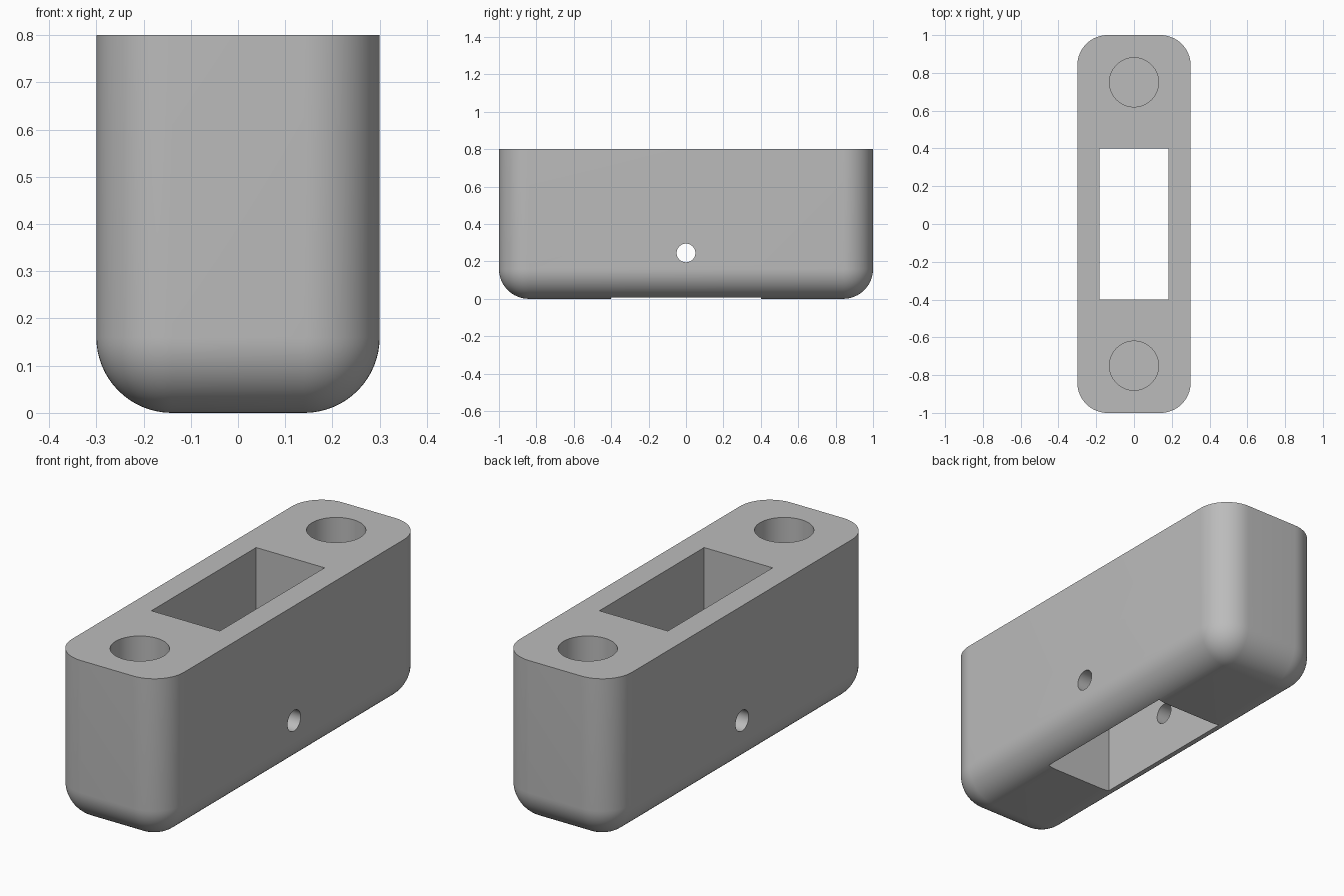
import bpy
import bmesh
import math
from mathutils import Matrix

cube = bpy.data.objects.get("Cube")
if cube:
    bpy.data.objects.remove(cube, do_unlink=True)

WIDTH, LENGTH, HEIGHT = 0.6, 2.0, 0.8
FILLET = 0.16

grey = bpy.data.materials.new("plain grey")
grey.use_nodes = True
grey.diffuse_color = (0.5, 0.5, 0.5, 1)
grey.node_tree.nodes["Principled BSDF"].inputs["Base Color"].default_value = (0.5, 0.5, 0.5, 1)


def make_object(name, bm):
    mesh = bpy.data.meshes.new(name)
    bm.to_mesh(mesh)
    bm.free()
    mesh.materials.append(grey)
    obj = bpy.data.objects.new(name, mesh)
    bpy.context.collection.objects.link(obj)
    return obj


def box(size, z):
    bm = bmesh.new()
    bmesh.ops.create_cube(bm, size=1)
    bmesh.ops.scale(bm, vec=size, verts=bm.verts)
    bmesh.ops.translate(bm, vec=(0, 0, z), verts=bm.verts)
    return bm


def cylinder(name, radius, depth, location, axis="Z"):
    bm = bmesh.new()
    turn = Matrix.Rotation(math.pi / 2, 4, "Y") if axis == "X" else Matrix()
    bmesh.ops.create_cone(bm, cap_ends=True, segments=64, radius1=radius,
                          radius2=radius, depth=depth,
                          matrix=Matrix.Translation(location) @ turn)
    return make_object(name, bm)


# Block with rounded upright corners and underside, crisp top rim
bm = box((WIDTH, LENGTH, HEIGHT), HEIGHT / 2)
rounded = [e for e in bm.edges if min(v.co.z for v in e.verts) < HEIGHT / 2]
bmesh.ops.bevel(bm, geom=rounded, offset=FILLET, offset_type="OFFSET",
                segments=16, profile=0.5, affect="EDGES", clamp_overlap=True)
body = make_object("housing_block", bm)

# Through slot, two blind sockets in the top, and a cross pin hole
cutters = [make_object("slot_cutter", box((0.366, 0.8, 2), HEIGHT / 2))]
SOCKET_DEPTH = 0.5
for side, y in (("front", -0.75), ("back", 0.75)):
    cutters.append(cylinder(side + "_socket_cutter", 0.13, SOCKET_DEPTH * 2, (0, y, HEIGHT)))
cutters.append(cylinder("pin_hole_cutter", 0.05, 1, (0, 0, 0.245), "X"))

bpy.ops.object.select_all(action="DESELECT")
bpy.context.view_layer.objects.active = body
body.select_set(True)
for cutter in cutters:
    mod = body.modifiers.new(cutter.name, "BOOLEAN")
    mod.operation = "DIFFERENCE"
    mod.solver = "EXACT"
    mod.object = cutter
    bpy.ops.object.modifier_apply(modifier=mod.name)
    bpy.data.objects.remove(cutter, do_unlink=True)

bpy.ops.object.shade_smooth_by_angle(angle=math.radians(30))
